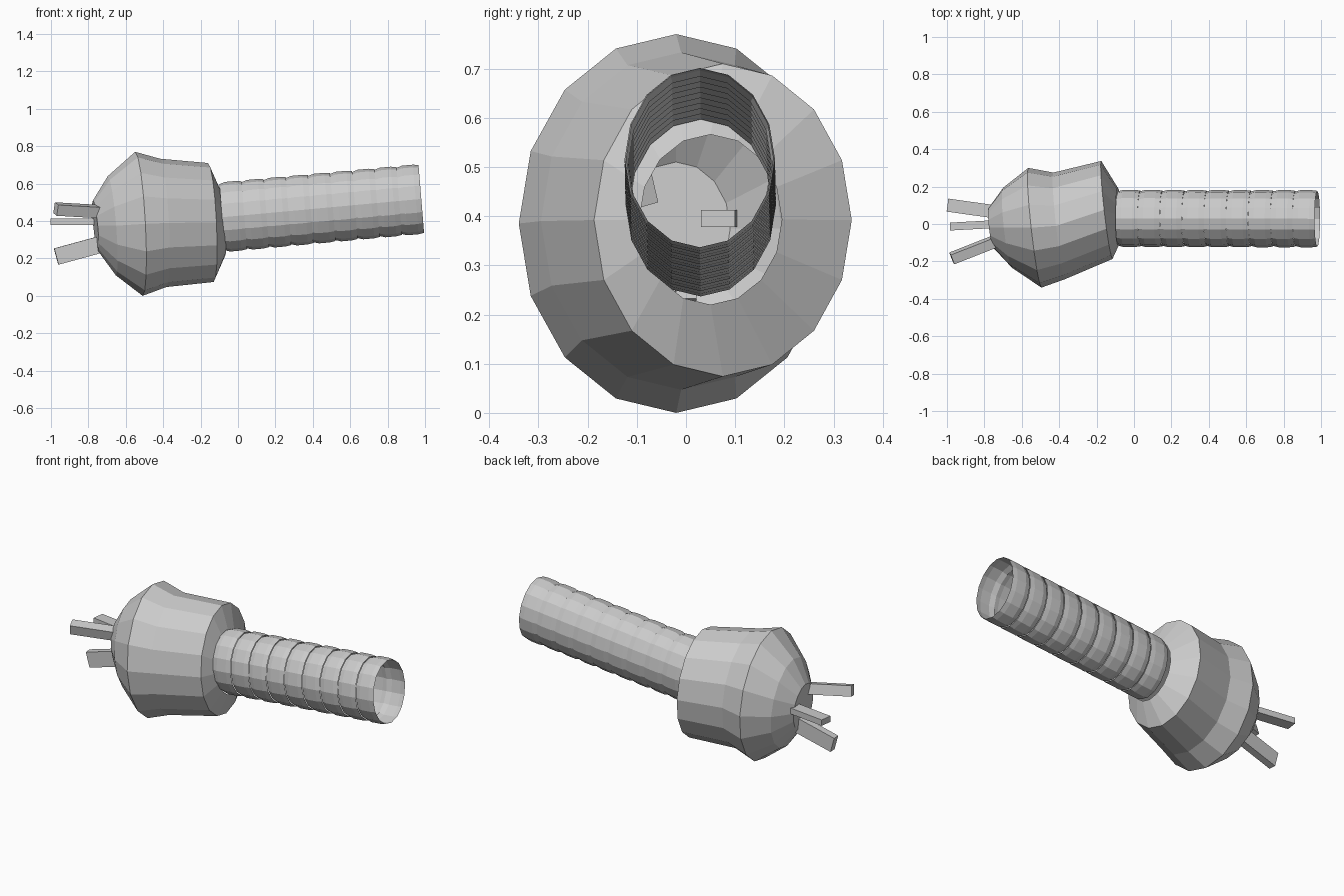
import bpy, bmesh, math
from mathutils import Vector, Matrix

if "Cube" in bpy.data.objects:
    bpy.data.objects.remove(bpy.data.objects["Cube"])

SIDES = 16


def ring(bm, x, y, z, ry, rz, lean_y, lean_z):
    """Elliptical ring facing x, leaned so x changes with y and z."""
    verts = []
    for i in range(SIDES):
        a = 2 * math.pi * i / SIDES
        dy, dz = ry * math.cos(a), rz * math.sin(a)
        verts.append(bm.verts.new((x - lean_y * dy - lean_z * dz, y + dy, z + dz)))
    return verts


def finish(bm, name):
    mesh = bpy.data.meshes.new(name)
    bm.to_mesh(mesh)
    bm.free()
    ob = bpy.data.objects.new(name, mesh)
    bpy.context.collection.objects.link(ob)
    return ob


def tube(name, rings, cap_start=False):
    bm = bmesh.new()
    loops = [ring(bm, *r) for r in rings]
    for a, b in zip(loops, loops[1:]):
        for i in range(SIDES):
            j = (i + 1) % SIDES
            bm.faces.new((a[i], b[i], b[j], a[j]))
    if cap_start:
        bm.faces.new(loops[0])
    bmesh.ops.recalc_face_normals(bm, faces=bm.faces)
    return finish(bm, name)


def prong(name, root, tip, width, height, roll=0):
    root, tip = Vector(root), Vector(tip)
    d = (tip - root).normalized()
    side = d.cross(Vector((0, 0, 1))).normalized()
    rot = Matrix((d, side, side.cross(d))).transposed().to_4x4()
    size = Matrix.Diagonal(((tip - root).length, width, height, 1))
    spin = Matrix.Rotation(math.radians(roll), 4, 'X')
    bm = bmesh.new()
    bmesh.ops.create_cube(bm, size=1,
                          matrix=Matrix.Translation((root + tip) / 2) @ rot @ spin @ size)
    return finish(bm, name)


# Plug body: nose disc, dome, rim, waist, shoulder, open neck
tube("plug_body", [
    (-0.762, -0.02, 0.375, 0.11, 0.135, 0.11, 0.10),
    (-0.675, -0.02, 0.375, 0.215, 0.265, 0.11, 0.08),
    (-0.53, -0.02, 0.385, 0.32, 0.385, 0.11, 0.052),
    (-0.40, -0.01, 0.39, 0.285, 0.343, 0.11, 0.05),
    (-0.145, 0.075, 0.392, 0.262, 0.318, 0.114, 0.047),
    (-0.08, 0.05, 0.393, 0.145, 0.173, 0.05, 0.08),
], cap_start=True)

# Ribbed hose: overlapping short sleeves rising slightly
start, end, count = Vector((-0.085, 0.03, 0.42)), Vector((0.98, 0.028, 0.518)), 9
for k in range(count):
    rings = []
    for t, s in ((0, 0.95), (0.25, 1.0), (0.75, 1.0), (1.0, 0.975)):
        c = start.lerp(end, (k + t) / count)
        rings.append((c.x, c.y, c.z, 0.153 * s, 0.186 * s, 0.0, 0.082))
    tube(f"hose_sleeve_{k + 1}", rings)

# Three splayed prongs
prong("back_prong", (-0.74, 0.065, 0.395), (-0.997, 0.101, 0.397), 0.07, 0.035)
prong("lower_prong", (-0.73, 0.0, 0.276), (-0.972, -0.013, 0.21), 0.042, 0.09)
prong("front_prong", (-0.73, -0.088, 0.45), (-0.974, -0.184, 0.464), 0.055, 0.06, 15)
